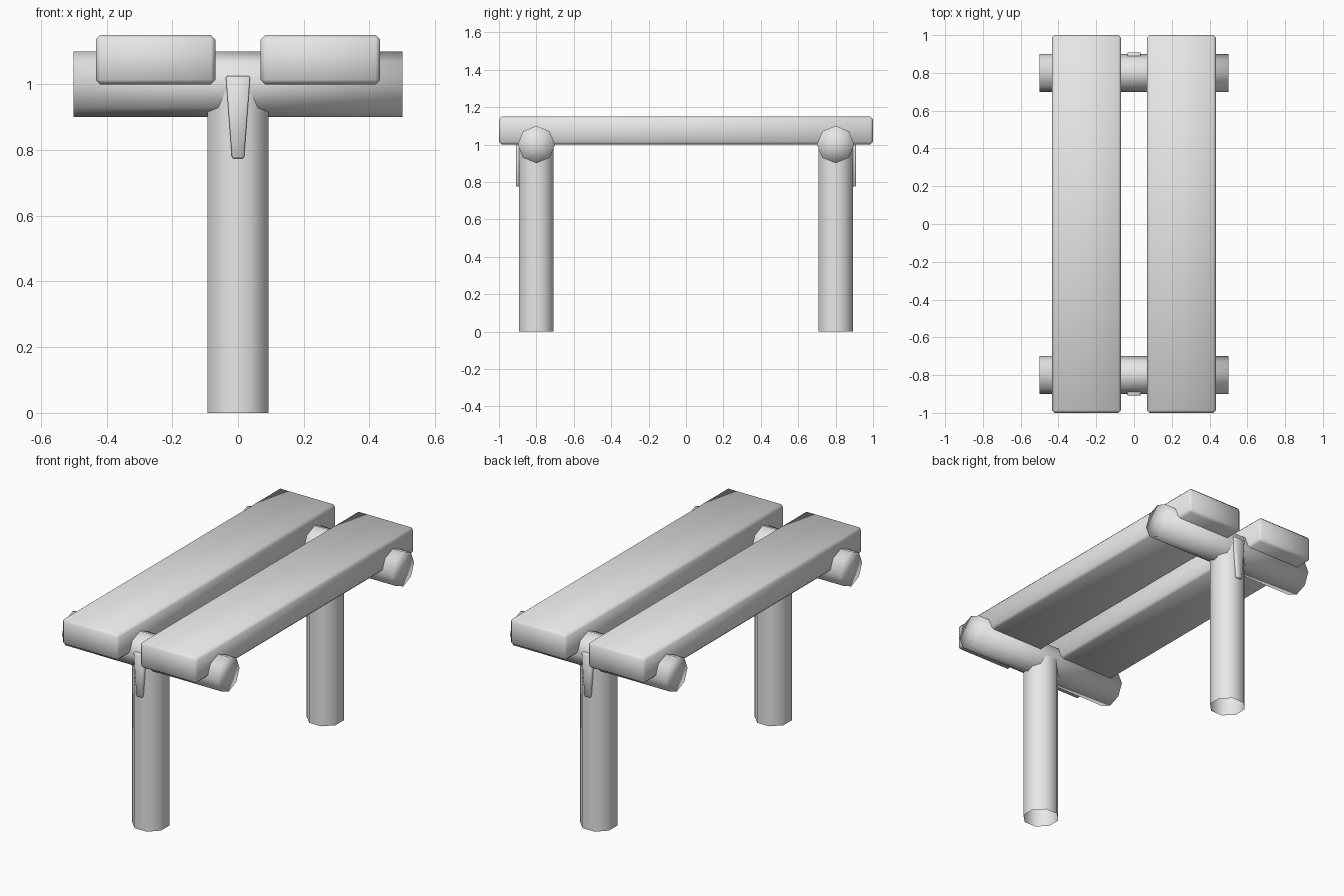
import bpy, bmesh, math
from mathutils import Matrix, Vector

if "Cube" in bpy.data.objects:
    bpy.data.objects.remove(bpy.data.objects["Cube"])

grey = bpy.data.materials.new("plain grey")
grey.diffuse_color = (0.8, 0.8, 0.8, 1)
grey.use_nodes = True
grey.node_tree.nodes["Principled BSDF"].inputs["Base Color"].default_value = grey.diffuse_color


def finish(name, bm):
    bmesh.ops.recalc_face_normals(bm, faces=bm.faces)
    for f in bm.faces:
        f.smooth = True
    me = bpy.data.meshes.new(name)
    bm.to_mesh(me)
    bm.free()
    me.materials.append(grey)
    ob = bpy.data.objects.new(name, me)
    bpy.context.collection.objects.link(ob)
    return ob


def pole(name, length, matrix, caps):
    # eight-sided pole, smooth shaded
    bm = bmesh.new()
    bmesh.ops.create_cone(bm, cap_ends=caps, cap_tris=caps, segments=8,
                          radius1=0.1, radius2=0.1, depth=length, matrix=matrix)
    return finish(name, bm)


def block(name, centre, size, bevel, taper=1.0):
    # chamfered box; taper narrows the bottom in x
    bm = bmesh.new()
    bmesh.ops.create_cube(bm, size=1)
    for v in bm.verts:
        k = taper if v.co.z < 0 else 1.0
        v.co = Vector((v.co.x * size[0] * k, v.co.y * size[1], v.co.z * size[2]))
        v.co += Vector(centre)
    bmesh.ops.bevel(bm, geom=bm.edges[:], offset=bevel, segments=1,
                    profile=0.5, affect='EDGES')
    return finish(name, bm)


# seat planks
for side, label in ((-1, "left"), (1, "right")):
    block(label + "_seat_plank", (side * 0.251, 0, 1.075), (0.364, 2, 0.15), 0.014)

# leg, cross beam and wedge at each end
for side, label in ((-1, "front"), (1, "back")):
    y = side * 0.8
    pole(label + "_leg", 1.0,
         Matrix.Translation((0, y, 0.5)) @ Matrix.Rotation(math.pi / 8, 4, 'Z'), False)
    pole(label + "_beam", 1.0,
         Matrix.Translation((0, y, 1.0)) @ Matrix.Rotation(math.pi / 2, 4, 'Y'), True)
    block(label + "_wedge", (0, side * 0.893, 0.9), (0.074, 0.03, 0.25), 0.004, 0.5)
